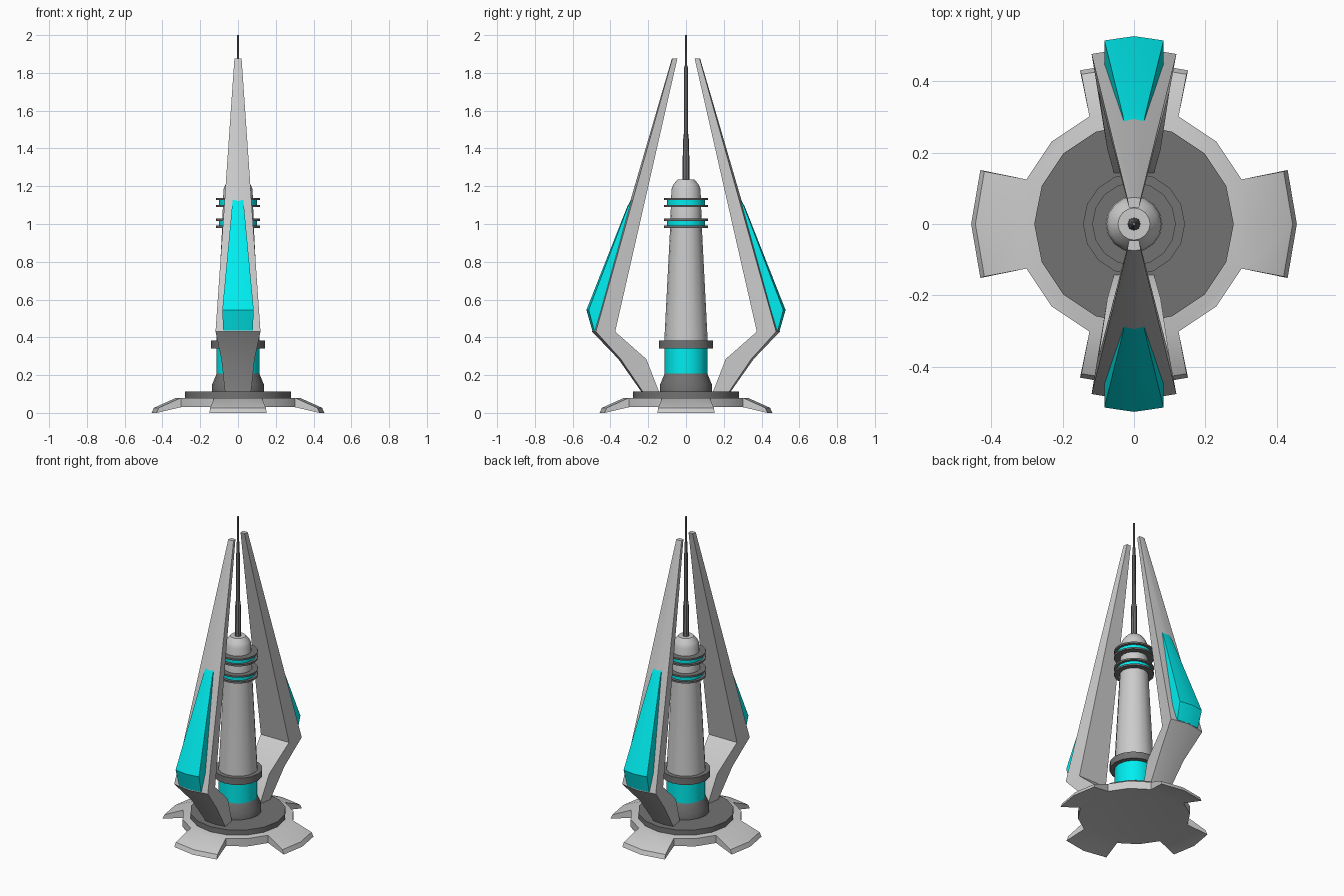
import bpy, bmesh
from math import sin, cos, pi

if "Cube" in bpy.data.objects:
    bpy.data.objects.remove(bpy.data.objects["Cube"])

N = 16


def material(name, rgb):
    m = bpy.data.materials.new(name)
    m.diffuse_color = (*rgb, 1)
    m.use_nodes = True
    m.node_tree.nodes["Principled BSDF"].inputs["Base Color"].default_value = m.diffuse_color
    return m


cyan = material("cyan_glow", (0.0, 0.85, 0.87))
dark = material("dark_grey", (0.17, 0.17, 0.17))


def finish(name, bm, mat=None, angle=35):
    bmesh.ops.recalc_face_normals(bm, faces=bm.faces)
    me = bpy.data.meshes.new(name)
    bm.to_mesh(me)
    bm.free()
    ob = bpy.data.objects.new(name, me)
    bpy.context.collection.objects.link(ob)
    if mat:
        me.materials.append(mat)
    bpy.ops.object.select_all(action='DESELECT')
    bpy.context.view_layer.objects.active = ob
    ob.select_set(True)
    bpy.ops.object.shade_smooth_by_angle(angle=angle * pi / 180)
    return ob


def loft(name, rings, mat=None, angle=35):
    """Skin closed rings of points and cap both ends."""
    bm = bmesh.new()
    vs = [[bm.verts.new(p) for p in r] for r in rings]
    n = len(vs[0])
    for a, b in zip(vs, vs[1:]):
        for i in range(n):
            j = (i + 1) % n
            bm.faces.new((a[i], a[j], b[j], b[i]))
    bm.faces.new(vs[0])
    bm.faces.new(vs[-1])
    return finish(name, bm, mat, angle)


def polar(r, a, z):
    return (r * cos(a), r * sin(a), z)


def turned(name, profile, mat=None, n=N):
    return loft(name, [[polar(r, 2 * pi * i / n, z) for i in range(n)]
                       for r, z in profile], mat)


# Platform with four splayed feet grown from pairs of its sides
bm = bmesh.new()
step = 2 * pi / N
top = [bm.verts.new(polar(0.327, i * step, 0.08)) for i in range(N)]
low = [bm.verts.new(polar(0.327, i * step, 0.03)) for i in range(N)]
bm.faces.new(top)
bm.faces.new(low)
for i in range(N):
    if i % 4 in (1, 2):
        j = (i + 1) % N
        bm.faces.new((low[i], low[j], top[j], top[i]))
for k in range(4):
    ids = [(4 * k + d) % N for d in (-1, 0, 1)]
    angs = [k * pi / 2 + d * step * 0.86 for d in (-1, 0, 1)]
    ft = [bm.verts.new(polar(0.445, a, 0.027)) for a in angs]
    fl = [bm.verts.new(polar(0.457, a, 0.0)) for a in angs]
    t, l = [top[i] for i in ids], [low[i] for i in ids]
    for a in (0, 1):
        bm.faces.new((t[a], t[a + 1], ft[a + 1], ft[a]))
        bm.faces.new((ft[a], ft[a + 1], fl[a + 1], fl[a]))
        bm.faces.new((fl[a], fl[a + 1], l[a + 1], l[a]))
    for a in (0, 2):
        bm.faces.new((t[a], ft[a], fl[a], l[a]))
finish("footed_platform", bm, None, 25)

# Central tower, bottom to top
turned("deck_disc", [(0.28, 0.075), (0.28, 0.113)], dark)
turned("tower_plinth", [(0.137, 0.11), (0.137, 0.15), (0.112, 0.21)], dark)
turned("lower_glow_band", [(0.114, 0.208), (0.114, 0.342)], cyan)
turned("tower_collar", [(0.143, 0.34), (0.143, 0.383)], dark)
turned("tower_shaft", [(0.115, 0.38), (0.084, 0.98), (0.077, 1.185),
                       (0.066, 1.21), (0.045, 1.235)])
for k, z in enumerate((0.98, 1.09)):
    turned(f"upper_glow_band_{k}", [(0.1, z + 0.005), (0.1, z + 0.04)], cyan)
    for j, dz in enumerate((0, 0.037)):
        turned(f"band_ring_{k}_{j}", [(0.117, z + dz), (0.117, z + dz + 0.011)], dark)
turned("antenna", [(0.019, 1.23), (0.016, 1.45), (0.012, 1.46), (0.010, 1.83),
                   (0.006, 1.84), (0.005, 2.0)], dark, 8)


def section(side, z, outer, inner, w_out, w_in, bow):
    """Five-sided cross-section with a slightly bowed outer face."""
    pts = [(0, outer), (w_out, outer - bow), (w_in, inner),
           (-w_in, inner), (-w_out, outer - bow)]
    return [(x, side * y, z) for x, y in pts]


# z, outer y, inner y, outer half width, inner half width, bow
ARM = [(0.10, 0.228, 0.138, 0.068, 0.055, 0.008),
       (0.285, 0.358, 0.21, 0.088, 0.075, 0.012),
       (0.43, 0.497, 0.375, 0.119, 0.1, 0.02),
       (1.875, 0.075, 0.046, 0.019, 0.014, 0.003)]
PANEL = [(0.435, 0.496, 0.45, 0.078, 0.078, 0.01),
         (0.545, 0.527, 0.42, 0.083, 0.083, 0.012),
         (1.09, 0.312, 0.27, 0.032, 0.032, 0.004),
         (1.135, 0.288, 0.26, 0.028, 0.028, 0.003)]

# Front and back arms with their glowing panels
for label, side in (("front", -1), ("back", 1)):
    loft(label + "_arm", [section(side, *s) for s in ARM])
    loft(label + "_arm_panel", [section(side, *s) for s in PANEL], cyan)
